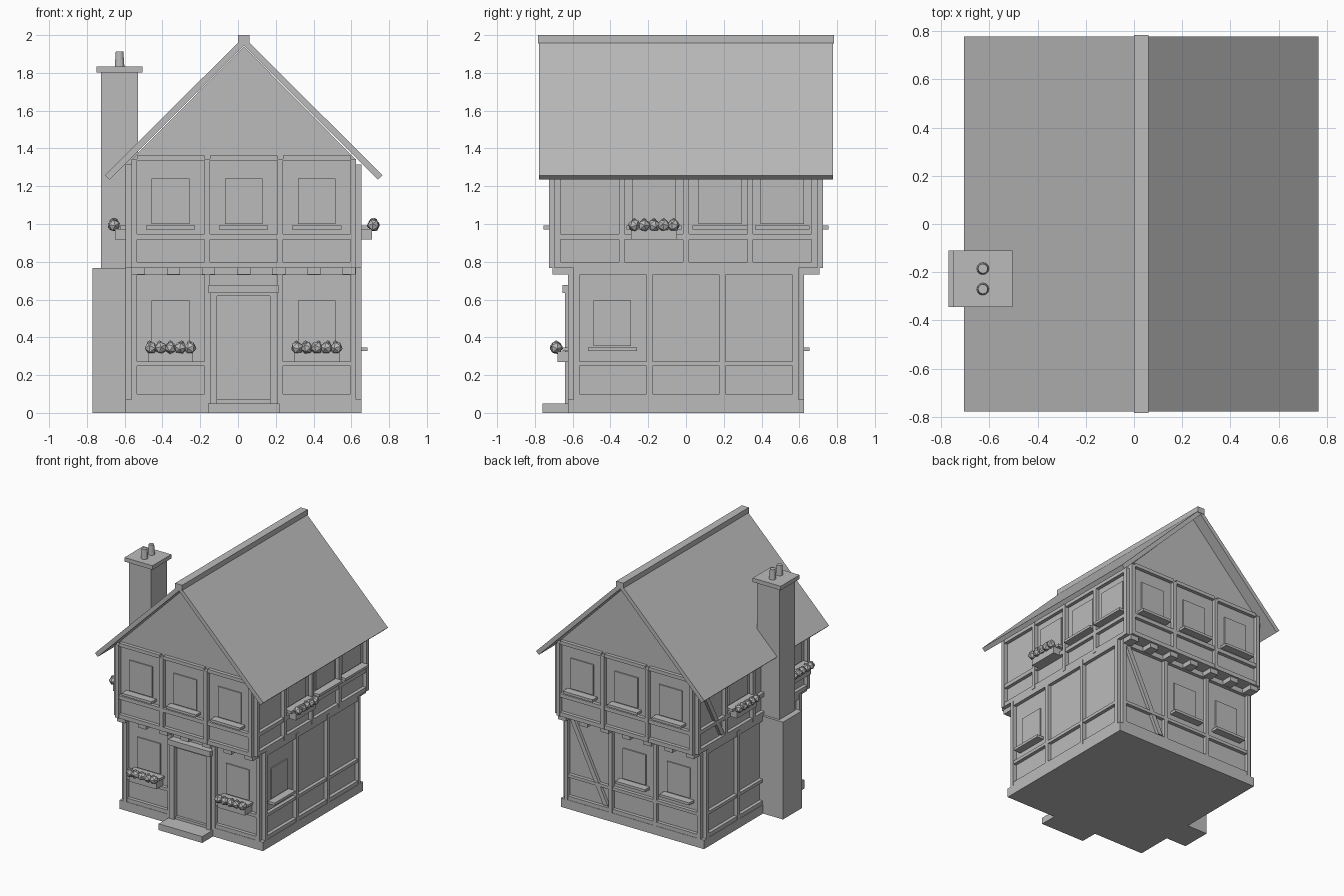
import bpy, bmesh, math, random
from mathutils import Vector, Matrix

random.seed(4)
cube = bpy.data.objects.get("Cube")
if cube:
    bpy.data.objects.remove(cube, do_unlink=True)

stone = bpy.data.materials.new("plain_grey")
stone.use_nodes = True
GREY = (0.5, 0.5, 0.5, 1)
stone.diffuse_color = GREY
stone.node_tree.nodes["Principled BSDF"].inputs["Base Color"].default_value = GREY

CX = 0.03            # house centre line
HX = 0.595           # half width of both floors
LOW, UP = 0.595, 0.695   # half depth of lower and upper floor
T = 0.03             # timber thickness


def finish(name, bm):
    bmesh.ops.recalc_face_normals(bm, faces=bm.faces)
    mesh = bpy.data.meshes.new(name)
    bm.to_mesh(mesh)
    bm.free()
    mesh.materials.append(stone)
    ob = bpy.data.objects.new(name, mesh)
    bpy.context.collection.objects.link(ob)
    return ob


def prism(bm, points, offset):
    """Extrude a closed polygon of 3D points along an offset."""
    face = bm.faces.new([bm.verts.new(p) for p in points])
    new = bmesh.ops.extrude_face_region(bm, geom=[face], use_keep_orig=True)["geom"]
    bmesh.ops.translate(bm, vec=offset, verts=[v for v in new if isinstance(v, bmesh.types.BMVert)])


def add_box(bm, x0, x1, y0, y1, z0, z1):
    prism(bm, [(x0, y0, z0), (x1, y0, z0), (x1, y1, z0), (x0, y1, z0)], Vector((0, 0, z1 - z0)))


def box(name, *bounds):
    bm = bmesh.new()
    add_box(bm, *bounds)
    return finish(name, bm)


def on_wall(side, depth, u, z, out):
    """Point on a wall: u runs along the wall, out points away from it."""
    if side in ("front", "back"):
        s = -1 if side == "front" else 1
        return Vector((CX + u, s * (depth + out), z))
    s = -1 if side == "left" else 1
    return Vector((CX + s * (HX + out), u, z))


def slab(bm, side, depth, pts, out, inset=0.01):
    base = [on_wall(side, depth, u, z, -inset) for u, z in pts]
    shift = on_wall(side, depth, 0, 0, out) - on_wall(side, depth, 0, 0, -inset)
    prism(bm, base, shift)


def plate(bm, side, depth, u0, u1, z0, z1, out):
    slab(bm, side, depth, [(u0, z0), (u1, z0), (u1, z1), (u0, z1)], out)


def timber_frame(name, side, depth, posts, rails, z0, z1, gap=None):
    """Posts and rails; gap is a bay without lower rails."""
    bm = bmesh.new()
    for u in posts:
        plate(bm, side, depth, u - T / 2, u + T / 2, z0, z1, T)
    for i, (a, b) in enumerate(zip(posts, posts[1:])):
        for r0, r1 in rails:
            if gap == i and r1 < 0.5:
                continue
            plate(bm, side, depth, a + T / 2, b - T / 2, r0, r1, T - 0.003)
    return finish(name, bm)


def brace(name, side, depth, u0, z0, u1, z1):
    bm = bmesh.new()
    w = 0.02
    slab(bm, side, depth, [(u0 - w, z0), (u0 + w, z0), (u1 + w, z1), (u1 - w, z1)], T - 0.006)
    return finish(name, bm)


def window(name, side, depth, u, z, width=0.2):
    """Pane with a projecting sill; z is the pane's bottom."""
    bm = bmesh.new()
    h = width / 2
    plate(bm, side, depth, u - h, u + h, z, z + 0.24, 0.009)
    plate(bm, side, depth, u - h - T, u + h + T, z - 0.028, z - 0.008, 0.06)
    return finish(name, bm)


def flower_box(name, side, depth, u, z):
    bm = bmesh.new()
    plate(bm, side, depth, u - 0.12, u + 0.12, z - 0.075, z - 0.02, 0.085)
    finish(name, bm)
    bm = bmesh.new()
    for i in range(5):
        p = on_wall(side, depth, u + (i - 2) * 0.052, z, 0.092)
        turn = Matrix.Rotation(random.uniform(0, 3), 4, (1, 1, 1))
        bmesh.ops.create_icosphere(bm, subdivisions=1, radius=0.034, matrix=Matrix.Translation(p) @ turn)
        tip = p + Vector((random.uniform(-0.01, 0.01), 0, 0.025))
        bmesh.ops.create_icosphere(bm, subdivisions=1, radius=0.014, matrix=Matrix.Translation(tip))
    finish(name + "_flowers", bm)


# plinth, lower floor, jettied upper floor with gables
box("plinth", CX - 0.625, CX + 0.625, -0.625, 0.625, 0, 0.07)
box("lower_walls", CX - HX, CX + HX, -LOW, LOW, 0.07, 0.78)
bm = bmesh.new()
outline = [(-HX, 0.768), (HX, 0.768), (HX, 1.34), (0, 1.94), (-HX, 1.34)]
prism(bm, [(CX + x, -UP, z) for x, z in outline], Vector((0, 2 * UP, 0)))
finish("upper_walls", bm)

# timber framing
LOW_RAILS = [(0.07, 0.1), (0.248, 0.272), (0.73, 0.768)]
UP_RAILS = [(0.768, 0.8), (0.918, 0.948), (1.335, 1.362)]
ENDS = [-0.58, -0.193, 0.193, 0.58]
LONG = [-0.68, -0.34, 0, 0.34, 0.68]
for side in ("front", "back", "left", "right"):
    gable = side in ("front", "back")
    timber_frame(side + "_lower_timbers", side, LOW, ENDS, LOW_RAILS, 0.07, 0.768,
                 gap=1 if side == "front" else None)
    rails = UP_RAILS if gable else UP_RAILS[:2] + [(1.29, 1.315)]
    timber_frame(side + "_upper_timbers", side, UP, ENDS if gable else LONG, rails,
                 0.768, 1.345 if gable else 1.315)
brace("back_brace", "back", LOW, 0.24, 0.11, 0.54, 0.73)
brace("left_brace", "left", UP, 0.38, 0.81, 0.64, 1.29)

# joists carrying the overhang
for side in ("front", "back"):
    bm = bmesh.new()
    for i in range(7):
        u = (i - 3) * 0.186
        plate(bm, side, LOW, u - 0.035, u + 0.035, 0.732, 0.769, 0.112)
    finish(side + "_joists", bm)

# windows
for side in ("front", "back"):
    for i, u in enumerate((-0.387, 0, 0.387)):
        window(f"{side}_upper_window_{i}", side, UP, u, 1.0)
for i, u in enumerate((-0.387, 0.387)):
    window(f"front_lower_window_{i}", "front", LOW, u, 0.355)
    flower_box(f"front_lower_planter_{i}", "front", LOW, u, 0.345)
for i, u in enumerate((-0.387, 0)):
    window(f"back_lower_window_{i}", "back", LOW, u, 0.355)
for i, u in enumerate((-0.17, 0.18, 0.51)):
    window(f"right_upper_window_{i}", "right", UP, u, 1.0, 0.23)
window("right_lower_window", "right", LOW, -0.39, 0.355)
flower_box("right_planter", "right", UP, -0.17, 0.993)
for i, u in enumerate((-0.51, 0.17)):
    window(f"left_upper_window_{i}", "left", UP, u, 1.0, 0.23)
    flower_box(f"left_planter_{i}", "left", UP, u, 0.993)

# door, its surround and step
bm = bmesh.new()
plate(bm, "front", LOW, -0.14, 0.14, 0.05, 0.635, 0.008)
finish("door", bm)
bm = bmesh.new()
for s in (-1, 1):
    plate(bm, "front", LOW, *sorted((s * 0.14, s * 0.178)), 0.05, 0.635, 0.045)
plate(bm, "front", LOW, -0.14, 0.14, 0.618, 0.636, 0.04)
plate(bm, "front", LOW, -0.185, 0.185, 0.635, 0.678, 0.06)
finish("door_surround", bm)
box("door_step", CX - 0.19, CX + 0.19, -0.76, -0.6, 0, 0.05)

# roof and ridge cap
bm = bmesh.new()
roof = [(-0.735, 1.258), (-0.71, 1.235), (0, 1.945), (0.71, 1.235), (0.735, 1.258), (0, 1.99)]
prism(bm, [(CX + x, -0.778, z) for x, z in roof], Vector((0, 1.556, 0)))
finish("roof", bm)
box("ridge_cap", CX - 0.031, CX + 0.031, -0.783, 0.783, 1.955, 2.0)

# chimney
box("chimney_base", -0.77, -0.55, -0.345, -0.11, 0, 0.768)
box("chimney_stack", -0.725, -0.53, -0.325, -0.13, 0.76, 1.81)
box("chimney_cap", -0.75, -0.505, -0.345, -0.11, 1.803, 1.835)
bm = bmesh.new()
for y in (-0.27, -0.185):
    place = Matrix.Translation((-0.627, y, 1.87))
    bmesh.ops.create_cone(bm, cap_ends=True, segments=12, radius1=0.026, radius2=0.02, depth=0.085, matrix=place)
finish("chimney_pots", bm)
